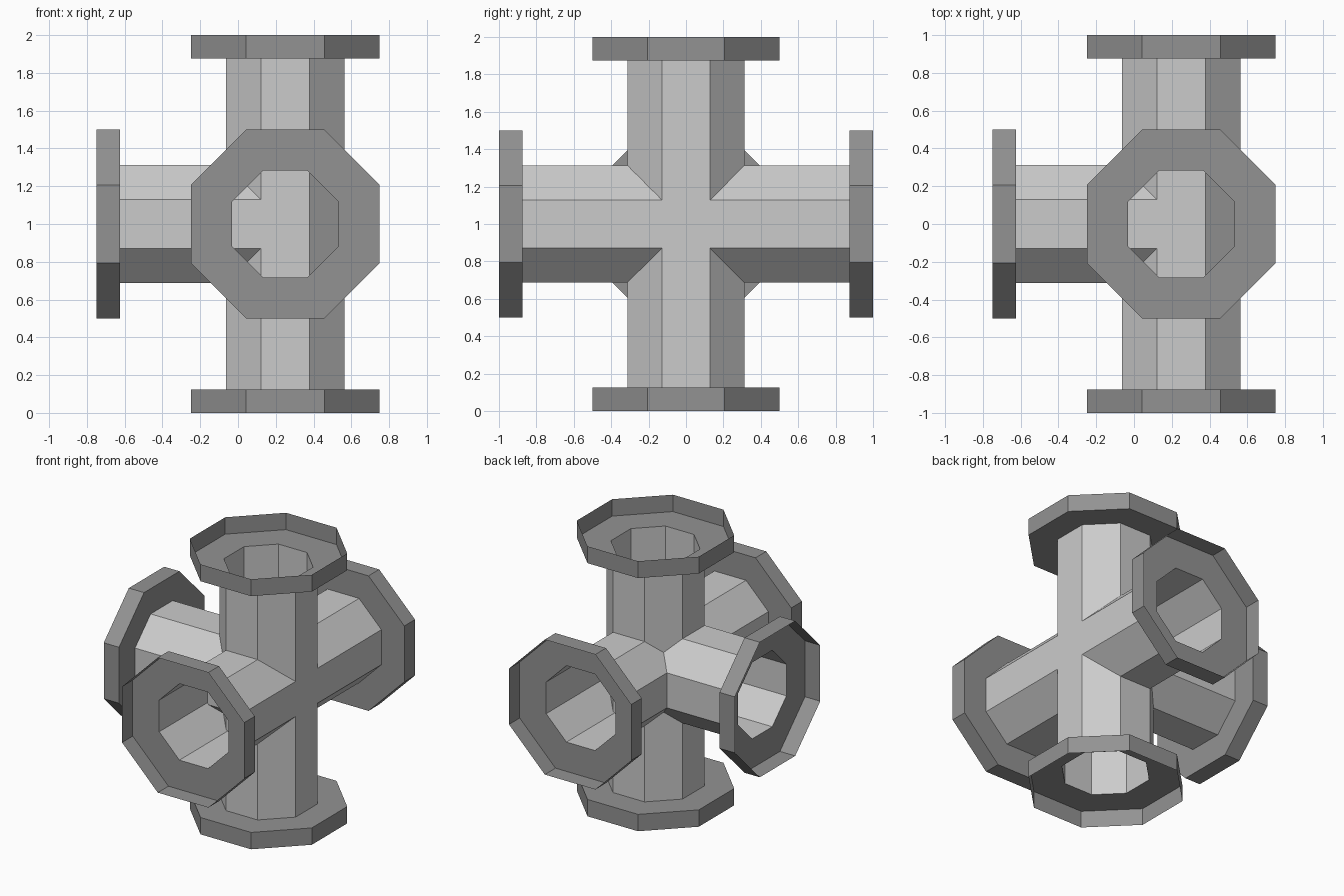
import bpy, bmesh, math
from mathutils import Vector

if "Cube" in bpy.data.objects:
    bpy.data.objects.remove(bpy.data.objects["Cube"])

CENTER = Vector((0.25, 0, 1))
SIDES = 8


def material(name, value):
    m = bpy.data.materials.new(name)
    m.diffuse_color = (value, value, value, 1)
    m.use_nodes = True
    m.node_tree.nodes["Principled BSDF"].inputs["Base Color"].default_value = m.diffuse_color
    return m


PIPE = material("light grey pipe", 0.60)
RIM = material("dark grey flange", 0.29)


def shell(name, direction, profile, mat, inward=False):
    """Sweep (apothem, distance) pairs into an open octagonal shell along direction."""
    bm = bmesh.new()
    rings = []
    for apothem, dist in profile:
        r = apothem / math.cos(math.pi / SIDES)
        rings.append([bm.verts.new((r * math.cos((i + 0.5) * math.tau / SIDES),
                                    r * math.sin((i + 0.5) * math.tau / SIDES), dist))
                      for i in range(SIDES)])
    for a, b in zip(rings, rings[1:]):
        for i in range(SIDES):
            j = (i + 1) % SIDES
            loop = (a[i], a[j], b[j], b[i])
            bm.faces.new(loop[::-1] if inward else loop)
    mesh = bpy.data.meshes.new(name)
    bm.to_mesh(mesh)
    bm.free()
    mesh.materials.append(mat)
    obj = bpy.data.objects.new(name, mesh)
    obj.location = CENTER
    obj.rotation_euler = Vector(direction).to_track_quat('Z', 'Y').to_euler()
    bpy.context.collection.objects.link(obj)


# Outer pipes: two run straight through, the side branch starts at the centre
shell("vertical_pipe", (0, 0, 1), [(0.3125, -0.875), (0.3125, 0.875)], PIPE)
shell("depth_pipe", (0, 1, 0), [(0.3125, -0.875), (0.3125, 0.875)], PIPE)
shell("side_pipe", (-1, 0, 0), [(0.3125, 0), (0.3125, 0.875)], PIPE)

# Each open end has a dished flange and an inner bore
ENDS = {"top": (0, 0, 1), "bottom": (0, 0, -1), "front": (0, -1, 0),
        "back": (0, 1, 0), "left": (-1, 0, 0)}
for side, d in ENDS.items():
    shell(side + "_flange", d, [(0.283, 0.875), (0.5, 0.875), (0.5, 1.0)], RIM)
    shell(side + "_bore", d, [(0.283, 0.13), (0.283, 0.875)], PIPE, inward=True)
